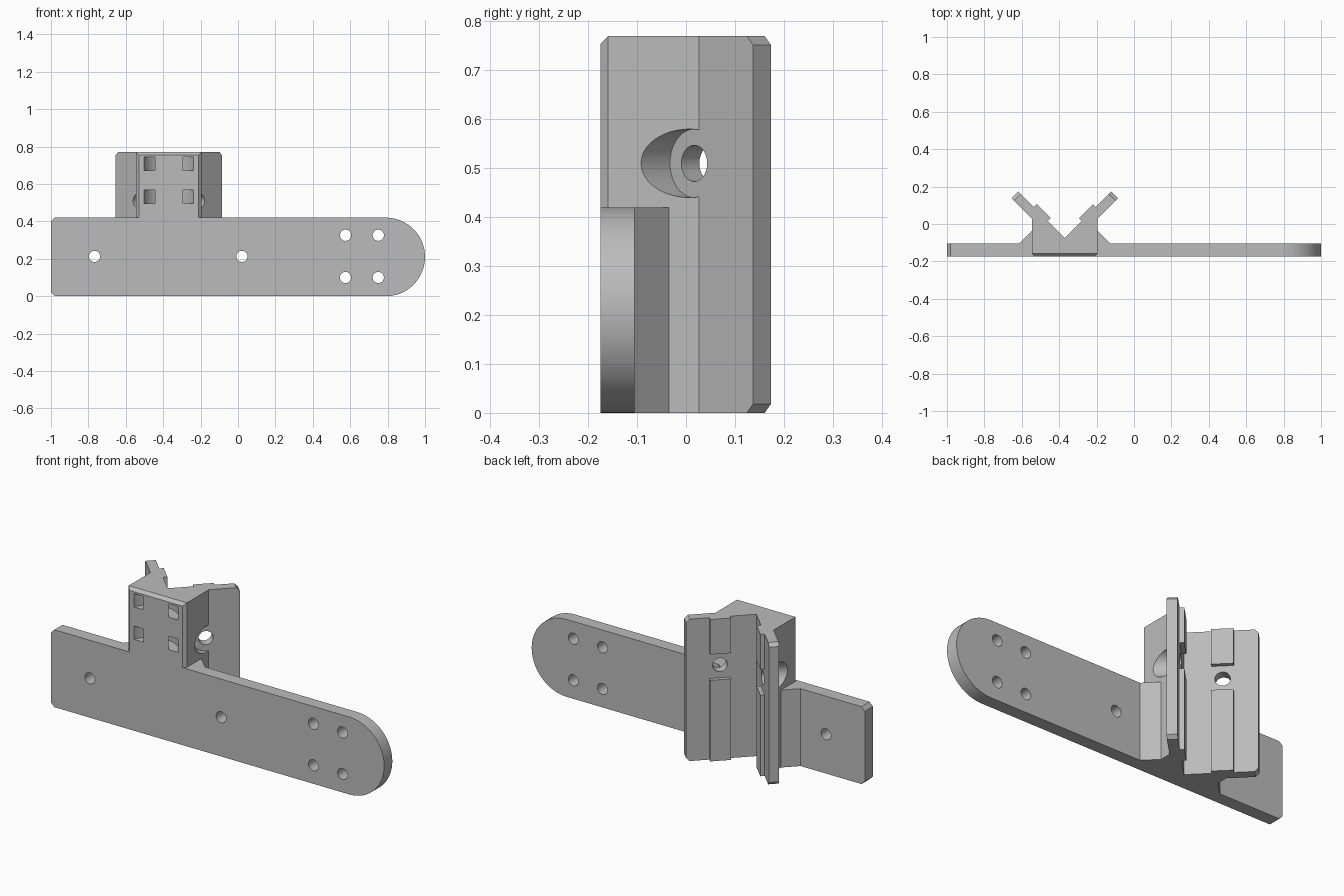
import bpy, bmesh, math
from mathutils import Vector

if "Cube" in bpy.data.objects:
    bpy.data.objects.remove(bpy.data.objects["Cube"])

grey = bpy.data.materials.new("plain_grey")
grey.diffuse_color = (0.5, 0.5, 0.5, 1)
grey.use_nodes = True
grey.node_tree.nodes["Principled BSDF"].inputs["Base Color"].default_value = grey.diffuse_color
CX, H, PLATE_H = -0.37, 0.77, 0.42      # bracket centre, bracket height, plate height
FRONT, BACK = -0.175, -0.105            # plate thickness


def new_object(name, bm):
    bmesh.ops.recalc_face_normals(bm, faces=bm.faces)
    me = bpy.data.meshes.new(name)
    bm.to_mesh(me)
    bm.free()
    me.materials.append(grey)
    ob = bpy.data.objects.new(name, me)
    bpy.context.collection.objects.link(ob)
    return ob


def prism(pts, lo, hi, axis="z"):
    """Extrude an outline along z (xy outline) or y (xz outline)."""
    bm = bmesh.new()
    place = (lambda a, b, h: (a, b, h)) if axis == "z" else (lambda a, b, h: (a, h, b))
    rings = [[bm.verts.new(place(a, b, h)) for a, b in pts] for h in (lo, hi)]
    bm.faces.new(rings[0])
    bm.faces.new(rings[1])
    for i in range(len(pts)):
        j = (i + 1) % len(pts)
        bm.faces.new((rings[0][i], rings[0][j], rings[1][j], rings[1][i]))
    bmesh.ops.recalc_face_normals(bm, faces=bm.faces)
    return bm


def cylinder(name, start, end, radius, sides=48):
    a, b = Vector(start), Vector(end)
    bm = bmesh.new()
    bmesh.ops.create_cone(bm, cap_ends=True, segments=sides, radius1=radius,
                          radius2=radius, depth=(b - a).length)
    bm.transform((b - a).to_track_quat("Z", "Y").to_matrix().to_4x4())
    bmesh.ops.translate(bm, verts=bm.verts, vec=(a + b) / 2)
    return new_object(name, bm)


def cut(target, cutters):
    bpy.context.view_layer.objects.active = target
    for c in cutters:
        m = target.modifiers.new("cut", "BOOLEAN")
        m.operation, m.solver, m.object = "DIFFERENCE", "EXACT", c
        bpy.ops.object.modifier_apply(modifier=m.name)
        bpy.data.objects.remove(c)


def arm_point(d, u, side=1):
    """Point at depth d across an arm and distance u along it."""
    return (CX + side * (u + d) / 2, (u - d) / 2)


# Base plate: chamfered left end, round right end
r = PLATE_H / 2
outline = [(-0.98, PLATE_H), (-1, PLATE_H - 0.02), (-1, 0.02), (-0.98, 0)]
outline += [(1 - r + r * math.cos(math.radians(t)), r + r * math.sin(math.radians(t)))
            for t in range(-90, 91, 5)]
plate = new_object("base_plate", prism(outline, FRONT, BACK, "y"))
holes = [(-0.767, 0.213), (0.021, 0.213)] + [(x, z) for x in (0.575, 0.75) for z in (0.1, 0.326)]
cut(plate, [cylinder("hole_cutter", (x, -0.3, z), (x, 0, z), 0.03, 32) for x, z in holes])

# V bracket: block with two diagonal arms
OUTER, INNER, RIDGE, TIP, W = 0.148, 0.075, 0.044, 0.422, 0.175
half = [(CX + W, FRONT), (CX + W, W - OUTER), arm_point(OUTER, TIP), arm_point(INNER, TIP)]
profile = half + [(CX, -INNER)] + [(2 * CX - x, y) for x, y in reversed(half)]
bm = prism(profile, 0, H)


def level(e):
    return abs(e.verts[0].co.z - e.verts[1].co.z) < 1e-4


tips = [e for e in bm.edges if level(e) and
        all(abs(abs(v.co.x - CX) + v.co.y - TIP) < 1e-4 for v in e.verts)]
bmesh.ops.bevel(bm, geom=tips, offset=0.018, segments=1, affect="EDGES")
front = [e for e in bm.edges if all(abs(v.co.y - FRONT) < 1e-4 for v in e.verts)
         and max(v.co.z for v in e.verts) > 0.5]
bmesh.ops.bevel(bm, geom=front, offset=0.016, segments=1, affect="EDGES")
bracket = new_object("v_bracket", bm)

# Room for the plate, screw holes with counterbores, curved strap channels
HZ, HU = 0.51, 0.182
cutters = [new_object("plate_cutter", prism(
    [(-0.9, -0.4), (0.2, -0.4), (0.2, BACK), (-0.9, BACK)], -0.2, PLATE_H))]
for s in (-1, 1):
    for name, d0, d1, rad in (("screw_cutter", 0, 0.2, 0.037), ("bore_cutter", OUTER + 0.0005, 0.6, 0.07)):
        cutters.append(cylinder(name, (*arm_point(d0, HU, s), HZ), (*arm_point(d1, HU, s), HZ), rad))
arc = [math.radians(a) for a in range(0, 181, 6)]
ring = [(CX + R * math.cos(a), -0.23 + R * math.sin(a))
        for R, angles in ((0.144, arc), (0.093, arc[::-1])) for a in angles]
for z in (0.532, 0.708):
    cutters.append(new_object("strap_cutter", prism(ring, z - 0.036, z + 0.036)))
cut(bracket, cutters)

for s, label in ((-1, "left"), (1, "right")):
    # Raised ridges on the inner arm faces, interrupted around the screw hole
    corners = [arm_point(d, u, s) for d, u in
               ((INNER, 0.108), (RIDGE, 0.108), (RIDGE, 0.257), (INNER, 0.257))]
    for part, lo, hi in (("lower", 0, 0.44), ("upper", 0.58, H)):
        new_object(f"{label}_{part}_ridge", prism(corners, lo, hi))
    # Gussets between plate and block
    tri = [(CX + s * W, BACK), (CX + s * (W + 0.07), BACK), (CX + s * W, BACK + 0.07)]
    new_object(f"{label}_gusset", prism(tri, 0, PLATE_H))

bpy.ops.object.select_all(action="SELECT")
bpy.ops.object.shade_smooth_by_angle(angle=math.radians(30))
